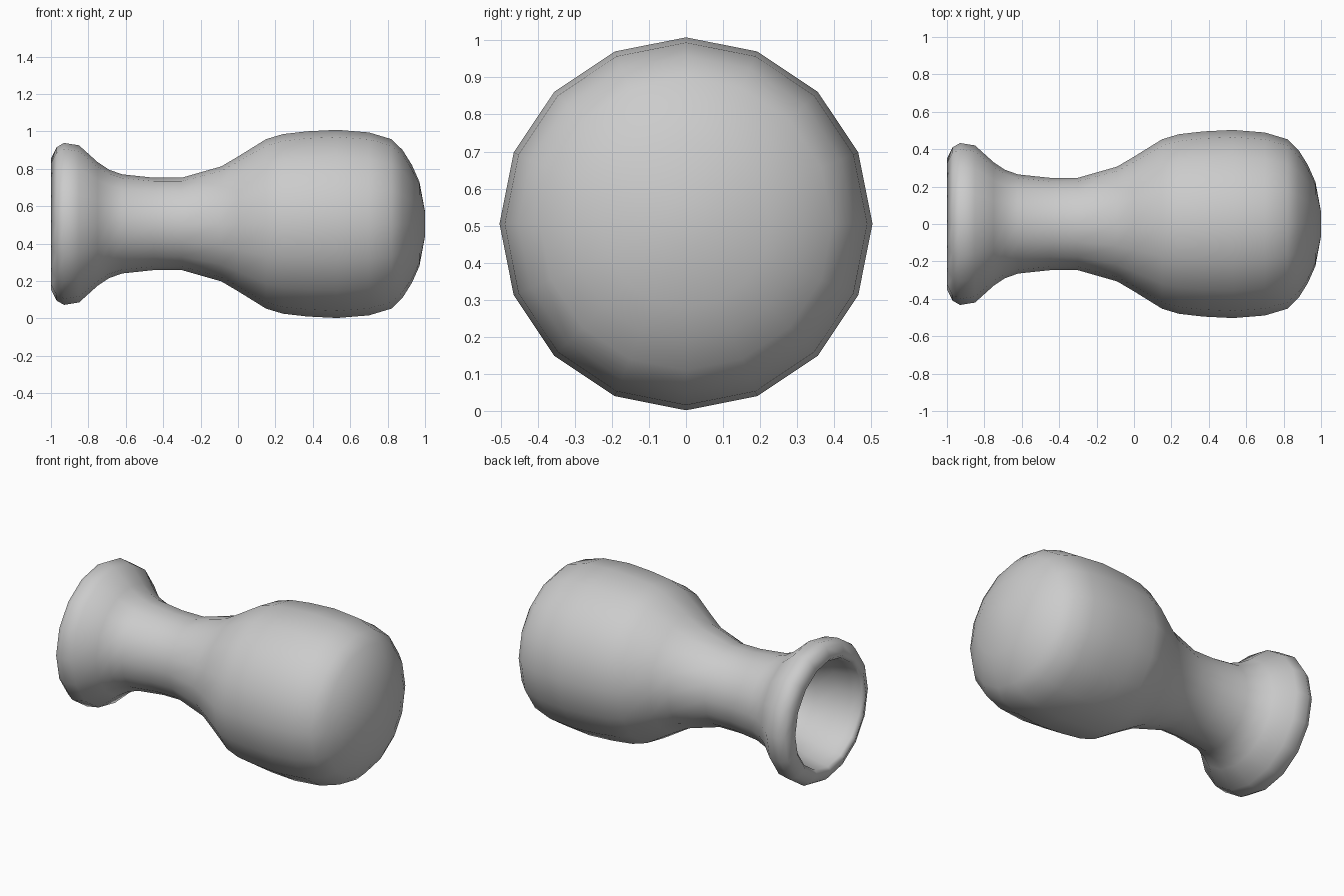
import bpy, bmesh, math

if "Cube" in bpy.data.objects:
    bpy.data.objects.remove(bpy.data.objects["Cube"])

SIDES = 16
AXIS_Z = 0.505

# Outside of the bottle from lip to closed base: (x along axis, radius)
outer = [(-1.0, 0.35), (-0.97, 0.41), (-0.93, 0.433), (-0.85, 0.42),
         (-0.75, 0.33), (-0.69, 0.29), (-0.62, 0.265), (-0.45, 0.247),
         (-0.3, 0.247), (-0.09, 0.307), (0.0, 0.36), (0.15, 0.453),
         (0.24, 0.48), (0.37, 0.495), (0.53, 0.503), (0.7, 0.489),
         (0.82, 0.453), (0.88, 0.395), (0.93, 0.315), (0.97, 0.225),
         (1.0, 0.065), (1.0, 0.0)]

# Hollow inside, from closed base back out to the lip
inner = [(0.94, 0.0), (0.93, 0.15), (0.87, 0.30), (0.78, 0.41),
         (0.68, 0.44), (0.53, 0.453), (0.37, 0.445), (0.18, 0.41),
         (0.0, 0.30), (-0.12, 0.245), (-0.3, 0.197), (-0.45, 0.197),
         (-0.62, 0.215), (-0.72, 0.25), (-0.83, 0.30), (-0.92, 0.32),
         (-0.98, 0.328)]


def lathe_x(name, profile):
    """Spin a closed profile about the horizontal x axis."""
    bm = bmesh.new()
    rings = []
    for x, r in profile:
        if r == 0:
            rings.append([bm.verts.new((x, 0, AXIS_Z))] * SIDES)
        else:
            rings.append([bm.verts.new((x, r * math.sin(2 * math.pi * i / SIDES),
                                        AXIS_Z + r * math.cos(2 * math.pi * i / SIDES)))
                          for i in range(SIDES)])
    for k, a in enumerate(rings):
        b = rings[(k + 1) % len(rings)]
        for i in range(SIDES):
            j = (i + 1) % SIDES
            corners = list(dict.fromkeys((a[i], a[j], b[j], b[i])))
            if len(corners) > 2:
                bm.faces.new(corners).smooth = True
    bmesh.ops.recalc_face_normals(bm, faces=bm.faces)
    mesh = bpy.data.meshes.new(name)
    bm.to_mesh(mesh)
    bm.free()
    obj = bpy.data.objects.new(name, mesh)
    bpy.context.collection.objects.link(obj)
    return obj


# Bottle lying on its side, mouth towards -x
lathe_x("bottle", outer + inner)
